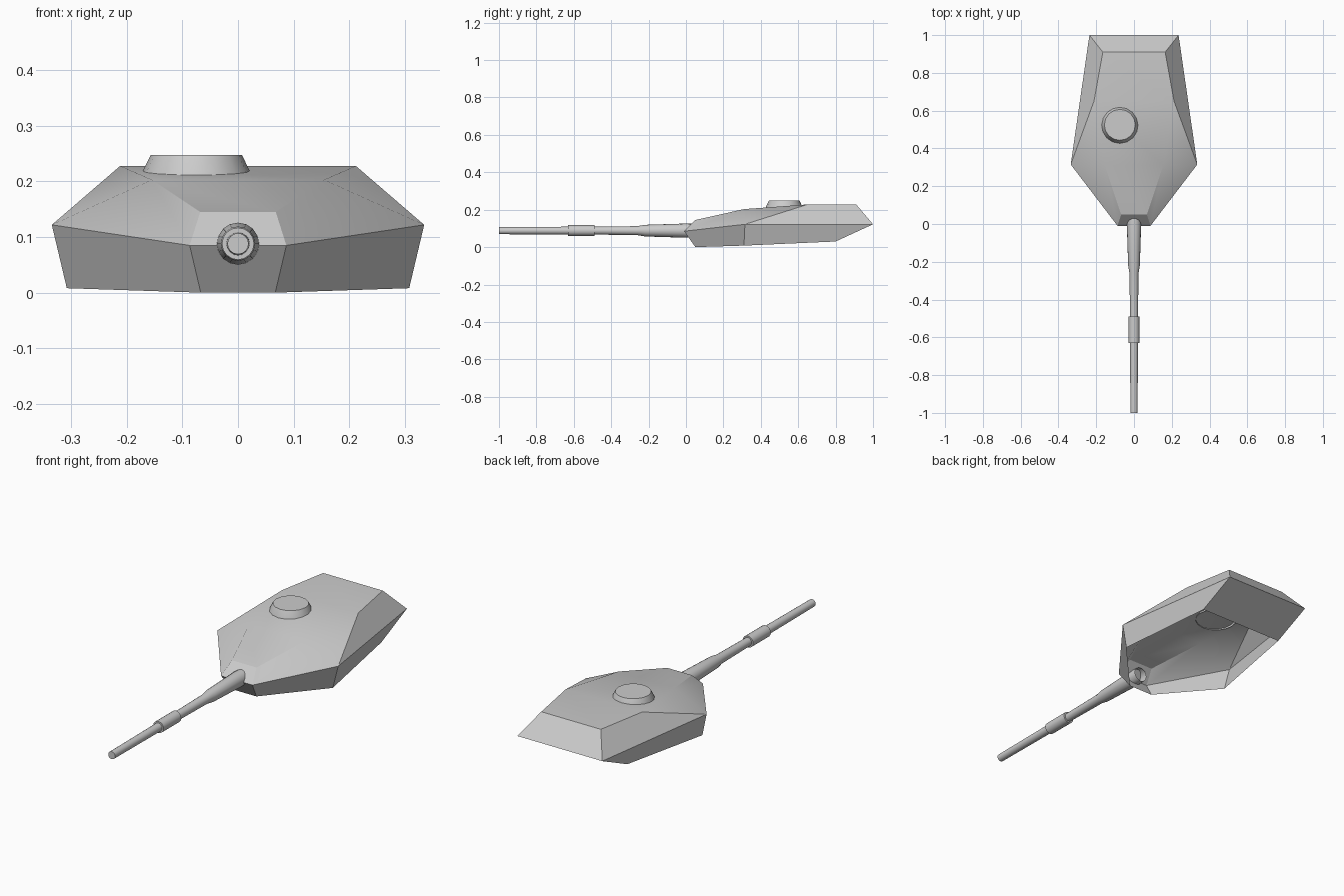
import bpy, bmesh, math

if "Cube" in bpy.data.objects:
    bpy.data.objects.remove(bpy.data.objects["Cube"])


def make_object(name, bm, angle):
    bmesh.ops.recalc_face_normals(bm, faces=bm.faces)
    mesh = bpy.data.meshes.new(name)
    bm.to_mesh(mesh)
    bm.free()
    ob = bpy.data.objects.new(name, mesh)
    bpy.context.collection.objects.link(ob)
    bpy.ops.object.select_all(action='DESELECT')
    bpy.context.view_layer.objects.active = ob
    ob.select_set(True)
    bpy.ops.object.shade_smooth_by_angle(angle=math.radians(angle))
    return ob


def lathe(name, profile, sides, place, angle=35, cap_start=False, cap_end=False):
    """Revolve (radius, height) pairs; place maps (a, b, height) to a position."""
    bm = bmesh.new()
    rings = []
    for r, h in profile:
        rings.append([bm.verts.new(place(r * math.cos(2 * math.pi * i / sides),
                                         r * math.sin(2 * math.pi * i / sides), h))
                      for i in range(sides)])
    for a, b in zip(rings, rings[1:]):
        for i in range(sides):
            j = (i + 1) % sides
            bm.faces.new((a[i], a[j], b[j], b[i]))
    if cap_start:
        bm.faces.new(rings[0])
    if cap_end:
        bm.faces.new(rings[-1])
    return make_object(name, bm, angle)


# Turret shell: right-hand outline rings, mirrored to the left, open underneath
lower = [(0.067, 0.05, 0.0), (0.308, 0.31, 0.008), (0.235, 0.80, 0.03)]
waist = [(0.087, -0.01, 0.085), (0.335, 0.315, 0.122), (0.236, 1.0, 0.122)]
roof = [(0.068, 0.05, 0.145), (0.155, 0.31, 0.203), (0.212, 0.65, 0.228), (0.165, 0.91, 0.228)]

bm = bmesh.new()


def both_sides(points):
    return [[bm.verts.new((s * x, y, z)) for x, y, z in points] for s in (1, -1)]


L, W, R = both_sides(lower), both_sides(waist), both_sides(roof)
for s in (0, 1):
    l, w, r = L[s], W[s], R[s]
    for f in ((l[0], l[1], w[1], w[0]), (l[1], l[2], w[2], w[1]),   # lower sides
              (w[0], w[1], r[1], r[0]), (w[1], r[2], r[1]),         # upper cheeks
              (w[1], w[2], r[3], r[2])):
        bm.faces.new(f)


def bridge(a, b, i, j):
    bm.faces.new((a[0][i], a[1][i], b[1][j], b[0][j]))


bridge(L, W, 0, 0)      # front plate
bridge(W, R, 0, 0)      # front upper plate
for i in range(3):      # roof plates
    bridge(R, R, i, i + 1)
bridge(R, W, 3, 2)      # rear upper plate
bridge(W, L, 2, 2)      # rear under plate
make_object("turret_shell", bm, 25)

# Commander hatch on the roof
lathe("roof_hatch", [(0.099, 0.209), (0.097, 0.217), (0.082, 0.248)], 16,
      lambda a, b, h: (-0.075 + a, 0.525 + b, h), cap_end=True)

# Gun barrel, stepped from muzzle to mantlet
lathe("gun_barrel",
      [(0.019, -1.0), (0.021, -0.63), (0.029, -0.63), (0.029, -0.49), (0.021, -0.49),
       (0.024, -0.26), (0.031, -0.22), (0.038, 0.0), (0.036, 0.05)], 16,
      lambda a, b, h: (a, h, 0.088 + b), cap_start=True)
